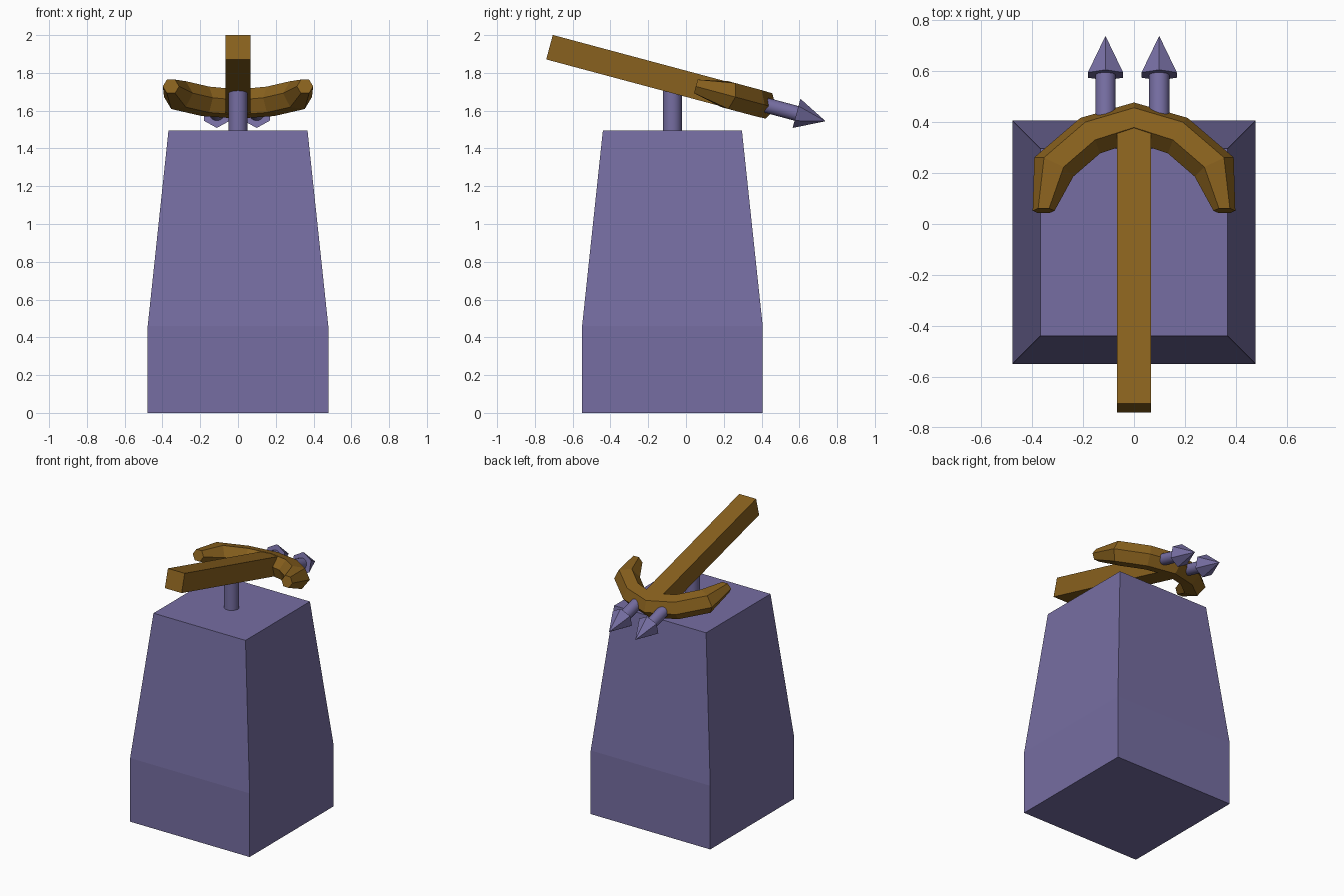
import bpy, bmesh
from math import cos, sin, radians, pi
from mathutils import Matrix, Vector

if "Cube" in bpy.data.objects:
    bpy.data.objects.remove(bpy.data.objects["Cube"])

TILT = radians(-15)
# Frame of the tilted weapon: local y runs forward along the stock
FRAME = Matrix.Translation((0, -0.7225, 1.936)) @ Matrix.Rotation(TILT, 4, 'X')


def along(y):
    """Distance along the stock for a world y on its centre line."""
    return (y + 0.7225) / cos(TILT)


def material(name, rgb):
    m = bpy.data.materials.new(name)
    m.diffuse_color = (*rgb, 1)
    m.use_nodes = True
    m.node_tree.nodes["Principled BSDF"].inputs["Base Color"].default_value = m.diffuse_color
    return m


PURPLE = material("purple_stone", (0.18, 0.155, 0.36))
WOOD = material("wood", (0.25, 0.12, 0.013))


def loft(name, rings, mat, frame=Matrix(), smooth=False):
    """Skin a list of equal-length rings and cap both ends."""
    bm = bmesh.new()
    rows = [[bm.verts.new(frame @ Vector(p)) for p in r] for r in rings]
    for a, b in zip(rows, rows[1:]):
        for i in range(len(a)):
            j = (i + 1) % len(a)
            bm.faces.new((a[i], a[j], b[j], b[i]))
    bm.faces.new(rows[0][::-1])
    bm.faces.new(rows[-1])
    bmesh.ops.remove_doubles(bm, verts=bm.verts, dist=1e-5)
    bmesh.ops.recalc_face_normals(bm, faces=bm.faces)
    me = bpy.data.meshes.new(name)
    bm.to_mesh(me)
    bm.free()
    ob = bpy.data.objects.new(name, me)
    bpy.context.collection.objects.link(ob)
    me.materials.append(mat)
    if smooth:
        bpy.ops.object.select_all(action='DESELECT')
        ob.select_set(True)
        bpy.context.view_layer.objects.active = ob
        bpy.ops.object.shade_smooth_by_angle(angle=radians(35))
    return ob


def square(h, z, cy):
    return [(sx * h, cy + sy * h, z) for sx, sy in ((-1, -1), (1, -1), (1, 1), (-1, 1))]


def ring_y(n, r, y, x=0, start=0.0):
    """Regular polygon facing along local y."""
    return [(x + r * cos(start + 2 * pi * i / n), y, r * sin(start + 2 * pi * i / n))
            for i in range(n)]


# Tapered tower
CY = -0.072
loft("tower", [square(0.478, 0, CY), square(0.478, 0.46, CY), square(0.368, 1.495, CY)], PURPLE)

# Swivel post
loft("post", [[(0.05 * cos(2 * pi * i / 16), CY + 0.05 * sin(2 * pi * i / 16), z)
               for i in range(16)] for z in (1.48, 1.73)], PURPLE, smooth=True)

# Square stock
H = 0.067
loft("stock", [[(-H, y, -H), (H, y, -H), (H, y, H), (-H, y, H)]
               for y in (0, along(0.40))], WOOD, FRAME)

# Hexagonal bow: half path of (x, world y, radius, outward angle), mirrored
half = [(0.355, 0.052, 0.043, 0), (0.315, 0.224, 0.086, 27), (0.172, 0.347, 0.082, 62)]
path = half + [(0, 0.40, 0.08, 90)] + [(-x, y, r, 180 - a) for x, y, r, a in half[::-1]]
rings = []
for x, y, r, a in path:
    a = radians(a)
    rings.append([(x + r * cos(k * pi / 3) * cos(a),
                   along(y) + r * cos(k * pi / 3) * sin(a),
                   min(r, 0.082) * sin(k * pi / 3)) for k in range(6)])
loft("bow", rings, WOOD, FRAME)

# Two bolts with hexagonal heads
for side, x in (("left", -0.112), ("right", 0.099)):
    loft(f"bolt_shaft_{side}", [ring_y(16, 0.04, along(y), x) for y in (0.36, 0.60)],
         PURPLE, FRAME, smooth=True)
    bm_rings = [ring_y(6, 0.08, along(0.585), x, pi / 2),
                ring_y(6, 0.0005, along(0.738), x, pi / 2)]
    loft(f"bolt_head_{side}", bm_rings, PURPLE, FRAME)
